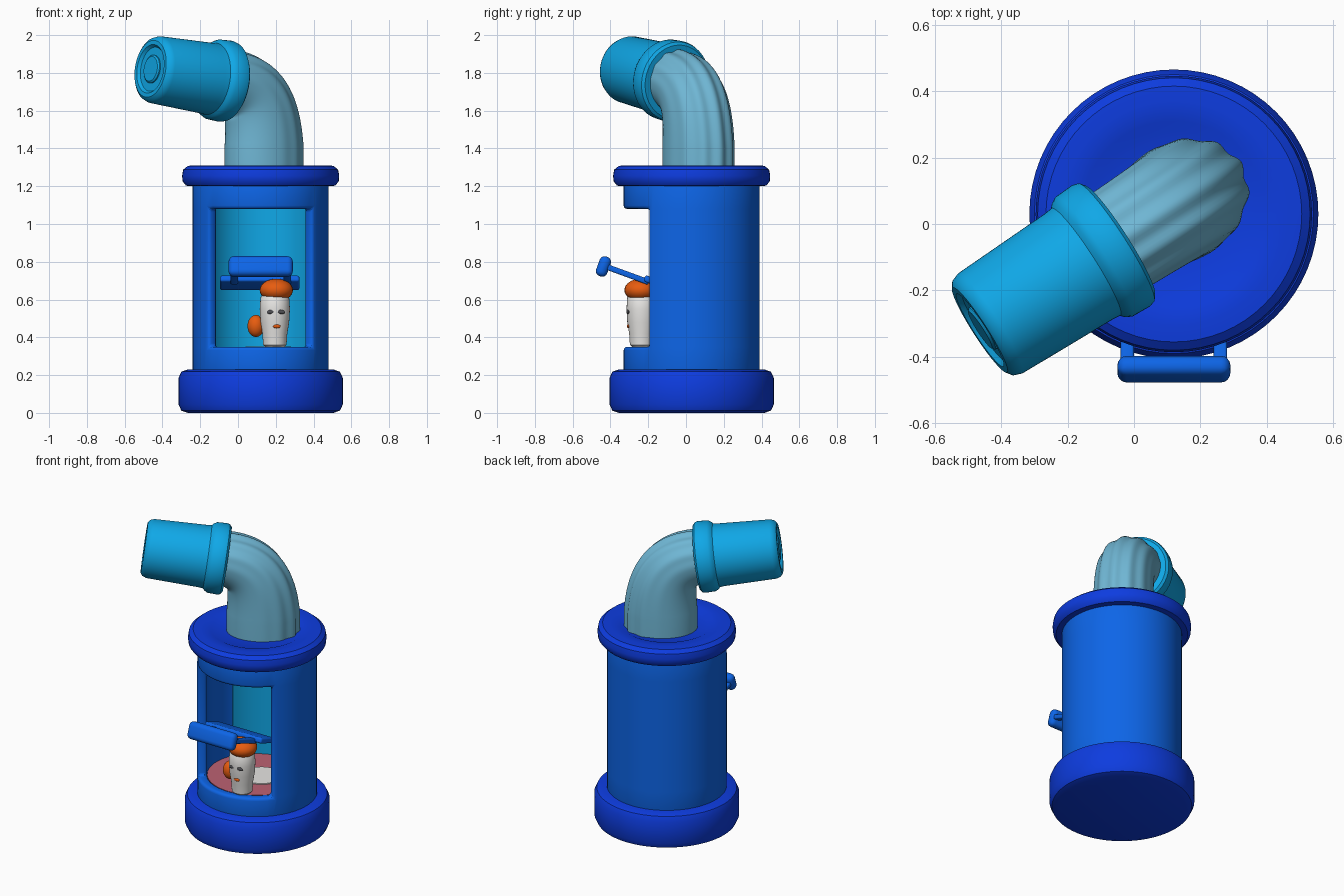
import bpy, bmesh, math
from mathutils import Vector, Matrix

old = bpy.data.objects.get("Cube")
if old:
    bpy.data.objects.remove(old, do_unlink=True)


def material(name, rgb, rough=0.6):
    m = bpy.data.materials.new(name)
    m.use_nodes = True
    m.diffuse_color = (*rgb, 1)
    node = m.node_tree.nodes["Principled BSDF"]
    node.inputs["Base Color"].default_value = (*rgb, 1)
    node.inputs["Roughness"].default_value = rough
    return m


DEEP = material("deep blue", (0.004, 0.045, 0.74))
BLUE = material("mid blue", (0.004, 0.13, 0.80))
CYAN = material("bright cyan", (0.005, 0.39, 0.80))
PALE = material("pale blue", (0.16, 0.47, 0.66))
ORANGE = material("orange", (0.82, 0.11, 0.005))
WHITE = material("white", (0.80, 0.79, 0.77))
GREY = material("dark grey", (0.08, 0.08, 0.09))
PINK = material("pink", (0.50, 0.12, 0.17))

AXIS = Vector((0.12, 0.03, 0))   # axis of the tower


def finish(name, bm, mat, matrix=Matrix(), modifiers=(), angle=35):
    """Turn a bmesh into a shaded object with its modifiers applied."""
    bmesh.ops.recalc_face_normals(bm, faces=bm.faces)
    mesh = bpy.data.meshes.new(name)
    bm.to_mesh(mesh)
    bm.free()
    mesh.materials.append(mat)
    ob = bpy.data.objects.new(name, mesh)
    bpy.context.collection.objects.link(ob)
    ob.matrix_world = matrix
    bpy.ops.object.select_all(action='DESELECT')
    ob.select_set(True)
    bpy.context.view_layer.objects.active = ob
    for kind, settings in modifiers:
        mod = ob.modifiers.new(kind.title(), kind)
        for key, value in settings.items():
            setattr(mod, key, value)
    if modifiers:
        bpy.ops.object.convert(target='MESH')
    bpy.ops.object.shade_smooth_by_angle(angle=math.radians(angle))
    return ob


def bridge(bm, rings):
    for a, b in zip(rings, rings[1:]):
        n = len(a)
        for i in range(n):
            j = (i + 1) % n
            bm.faces.new((a[i], a[j], b[j], b[i]))


def lathe(name, profile, mat, matrix, steps=64):
    """Spin (radius, height) points about z and close both ends."""
    bm = bmesh.new()
    rings = []
    for r, z in profile:
        angles = [math.tau * i / steps for i in range(steps)]
        rings.append([bm.verts.new((r * math.cos(a), r * math.sin(a), z)) for a in angles])
    bridge(bm, rings)
    bm.faces.new(rings[0])
    bm.faces.new(rings[-1])
    return finish(name, bm, mat, matrix)


def wall(name, radius, heights, first, last, mat, thickness, bevel, window=None):
    """Curved wall in five-degree steps, with an optional window at the front."""
    bm = bmesh.new()
    count = (last - first) // 5
    full = last - first == 360
    columns = []
    for i in range(count if full else count + 1):
        a = math.radians(first + 5 * i)
        columns.append([bm.verts.new((radius * math.cos(a), radius * math.sin(a), z))
                        for z in heights])
    for i in range(count):
        a, b = columns[i], columns[(i + 1) % len(columns)]
        mid = first + 5 * i + 2.5
        for k in range(len(heights) - 1):
            if window and k == 1 and abs(mid + 90) < window:
                continue
            bm.faces.new((a[k], b[k], b[k + 1], a[k + 1]))
    mods = [('SOLIDIFY', dict(thickness=thickness, offset=-1))]
    if bevel:
        mods.append(('BEVEL', dict(width=bevel, segments=3, limit_method='ANGLE',
                                   angle_limit=math.radians(40))))
    return finish(name, bm, mat, Matrix.Translation(AXIS), mods)


def ball(name, centre, size, mat, turn=0):
    bm = bmesh.new()
    bmesh.ops.create_uvsphere(bm, u_segments=24, v_segments=16, radius=1)
    return finish(name, bm, mat, Matrix.Translation(centre) @ Matrix.Rotation(turn, 4, 'Y')
                  @ Matrix.Diagonal((*size, 1)))


def box(name, centre, size, tilt, mat, bevel):
    bm = bmesh.new()
    bmesh.ops.create_cube(bm, size=1)
    bmesh.ops.scale(bm, vec=size, verts=bm.verts)
    matrix = Matrix.Translation(centre) @ Matrix.Rotation(tilt, 4, 'X')
    return finish(name, bm, mat, matrix, [('BEVEL', dict(width=bevel, segments=4))])


# Tower: base, hollow body with a window, cyan back panel, top ring
tower = Matrix.Translation(AXIS)
lathe("base", [(0.385, 0), (0.42, 0.012), (0.435, 0.045), (0.435, 0.185),
               (0.42, 0.218), (0.385, 0.23)], DEEP, tower)
wall("body", 0.36, (0.2, 0.35, 1.08, 1.22), -180, 180, BLUE, 0.06, 0.018, window=50)
wall("back_panel", 0.297, (0.34, 1.2), 25, 155, CYAN, 0.008, 0)
lathe("top_ring", [(0.36, 1.2), (0.395, 1.203), (0.413, 1.225), (0.416, 1.255),
                   (0.41, 1.288), (0.385, 1.308), (0.34, 1.31), (0.28, 1.307),
                   (0.25, 1.293), (0.1, 1.293)], DEEP, tower)
lathe("inner_floor", [(0.301, 0.22), (0.301, 0.345)], PINK, tower)
lathe("floor_patch", [(0.12, 0.345), (0.12, 0.352)], WHITE,
      Matrix.Translation((0.16, 0.02, 0)), 32)

# Bent neck with ridges along its outer side
FORWARD = Vector((-0.84, -0.54, 0)).normalized()
SIDE = Vector((-FORWARD.y, FORWARD.x, 0))
START = Vector((0.135, 0.065, 0))


def neck_point(t):
    pts = ((0, 1.40), (0, 1.63), (0.06, 1.74), (0.26, 1.765))
    w = ((1 - t) ** 3, 3 * t * (1 - t) ** 2, 3 * t * t * (1 - t), t ** 3)
    s = sum(a * p[0] for a, p in zip(w, pts))
    z = sum(a * p[1] for a, p in zip(w, pts))
    return START + FORWARD * s + Vector((0, 0, z))


bm = bmesh.new()
rings = []
STEPS = 96
for k in range(-1, 21):
    t = max(k, 0) / 20
    centre = neck_point(t)
    tangent = (neck_point(min(t + 0.01, 1)) - neck_point(max(t - 0.01, 0))).normalized()
    if k < 0:
        centre.z = 1.27
    outward = SIDE.cross(tangent).normalized()
    if outward.dot(Vector((0, 0, 1)) - FORWARD) < 0:
        outward = -outward
    long_r = 0.218 + (0.160 - 0.218) * t
    wide_r = 0.178 + (0.163 - 0.178) * t
    ring = []
    for i in range(STEPS):
        a = math.tau * i / STEPS
        ridge = 1 + 0.028 * math.cos(12 * a) * max(0, math.cos(a) + 0.15)
        ring.append(bm.verts.new(centre + outward * math.cos(a) * long_r * ridge
                                 + SIDE * math.sin(a) * wide_r * ridge))
    rings.append(ring)
bridge(bm, rings)
bm.faces.new(rings[0])
bm.faces.new(rings[-1])
finish("neck", bm, PALE, angle=60)

# Spout: collar and tapered cup with a recessed end
axis = Vector((-0.42, -0.27, 0.07))
spout = Matrix.Translation((-0.045, -0.05, 1.752)) @ axis.to_track_quat('Z', 'Y').to_matrix().to_4x4()
lathe("spout", [(0.165, 0), (0.197, 0), (0.212, 0.012), (0.217, 0.03), (0.214, 0.09),
                (0.204, 0.108), (0.192, 0.12), (0.189, 0.15), (0.179, 0.465), (0.17, 0.49),
                (0.152, 0.503), (0.13, 0.503), (0.118, 0.488), (0.02, 0.488)], CYAN, spout)
lathe("spout_button", [(0.075, 0.48), (0.075, 0.495), (0.066, 0.502)], CYAN, spout, 32)

# Lever: tilted flap, two arms, rounded handle bar
TILT = math.radians(-20)
box("lever_flap", (0.115, -0.15, 0.688), (0.42, 0.15, 0.035), TILT, BLUE, 0.012)
for name, x in (("left_arm", 0.26), ("right_arm", -0.02)):
    box("lever_" + name, (x, -0.31, 0.733), (0.04, 0.24, 0.03), TILT, BLUE, 0.008)
box("lever_handle", (0.12, -0.437, 0.775), (0.34, 0.062, 0.11), TILT, BLUE, 0.028)

# Small figure standing in the window
lathe("figure_body", [(0.045, 0.345), (0.062, 0.36), (0.066, 0.42), (0.076, 0.48),
                      (0.08, 0.55), (0.076, 0.61), (0.05, 0.65)], WHITE,
      Matrix.Translation((0.195, -0.235, 0)), 32)
ball("figure_cap", (0.203, -0.24, 0.65), (0.088, 0.086, 0.06), ORANGE)
ball("figure_hand", (0.095, -0.215, 0.46), (0.045, 0.045, 0.058), ORANGE)
for name, x, turn in (("left_eye", 0.228, 0.15), ("right_eye", 0.175, -0.15)):
    ball("figure_" + name, (x, -0.307, 0.535), (0.022, 0.008, 0.011), GREY, turn)
ball("figure_mouth", (0.205, -0.305, 0.458), (0.02, 0.008, 0.01), ORANGE)
